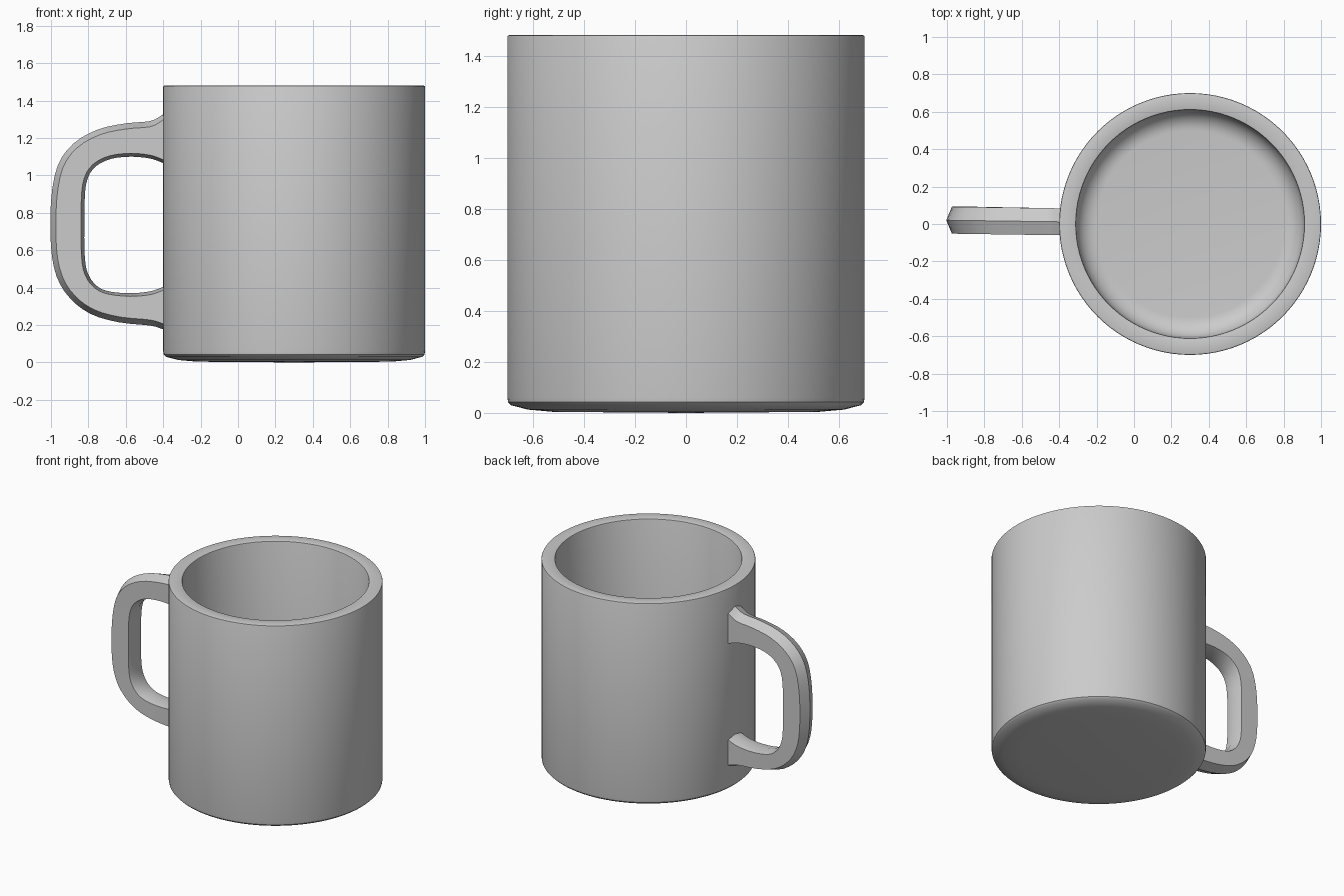
import bpy, bmesh, math
from mathutils import Vector

if "Cube" in bpy.data.objects:
    bpy.data.objects.remove(bpy.data.objects["Cube"])

CX = 0.30       # mug axis position
SIDES = 96


def finish(name, bm, angle):
    bmesh.ops.remove_doubles(bm, verts=bm.verts, dist=1e-5)
    bmesh.ops.recalc_face_normals(bm, faces=bm.faces)
    mesh = bpy.data.meshes.new(name)
    bm.to_mesh(mesh)
    bm.free()
    ob = bpy.data.objects.new(name, mesh)
    bpy.context.collection.objects.link(ob)
    bpy.ops.object.select_all(action='DESELECT')
    ob.select_set(True)
    bpy.context.view_layer.objects.active = ob
    bpy.ops.object.shade_smooth_by_angle(angle=math.radians(angle))
    return ob


def smooth_path(pts, n):
    """Catmull-Rom samples through the points."""
    p = [Vector(q) for q in pts]
    p = [2 * p[0] - p[1]] + p + [2 * p[-1] - p[-2]]
    out = []
    for a, b, c, d in zip(p, p[1:], p[2:], p[3:]):
        for k in range(n):
            t = k / n
            out.append(0.5 * (2 * b + (c - a) * t + (2 * a - 5 * b + 4 * c - d) * t * t
                              + (3 * b - a - 3 * c + d) * t ** 3))
    return out + [p[-2]]


# Cup: one closed wall profile (radius, height) turned around the mug axis
profile = [(0, 0), (0.52, 0.004), (0.62, 0.013), (0.685, 0.03), (0.697, 0.042), (0.70, 0.06),
           (0.70, 1.473), (0.698, 1.478), (0.692, 1.48), (0.617, 1.48), (0.612, 1.478), (0.61, 1.473)]
for i in range(9):
    a = math.radians(90 * i / 8)
    profile.append((0.50 + 0.11 * math.cos(a), 0.20 - 0.11 * math.sin(a)))
profile.append((0, 0.09))

bm = bmesh.new()
vs = [bm.verts.new((CX + r, 0, z)) for r, z in profile]
es = [bm.edges.new(pair) for pair in zip(vs, vs[1:])]
bmesh.ops.spin(bm, geom=vs + es, cent=(CX, 0, 0), axis=(0, 0, 1),
               angle=math.tau, steps=SIDES, use_duplicate=False)
finish("cup", bm, 35)

# Handle: six-sided section swept between an outer and an inner outline (x, z)
outer = [(-0.37, 1.35), (-0.41, 1.32), (-0.47, 1.29), (-0.60, 1.278), (-0.75, 1.245), (-0.88, 1.17),
         (-0.965, 1.05), (-1.0, 0.86), (-1.0, 0.62), (-0.97, 0.46), (-0.90, 0.345), (-0.79, 0.26),
         (-0.64, 0.215), (-0.47, 0.197), (-0.41, 0.18), (-0.37, 0.165)]
inner = [(-0.37, 1.055), (-0.41, 1.07), (-0.47, 1.09), (-0.57, 1.10), (-0.68, 1.088), (-0.76, 1.048),
         (-0.805, 0.98), (-0.82, 0.86), (-0.82, 0.58), (-0.80, 0.47), (-0.75, 0.405), (-0.68, 0.378),
         (-0.57, 0.37), (-0.47, 0.38), (-0.41, 0.40), (-0.37, 0.415)]

bm = bmesh.new()
rings = []
for o, i in zip(smooth_path(outer, 3), smooth_path(inner, 3)):
    d = (i - o).normalized()
    mid = 0.012 - 0.014 * (o.x + 0.41)
    section = [(o, 0), (o + d * 0.03, 0.072), (i - d * 0.018, 0.072),
               (i, 0), (i - d * 0.018, -0.072), (o + d * 0.03, -0.072)]
    rings.append([bm.verts.new((p.x, mid + y, p.y)) for p, y in section])
for a, b in zip(rings, rings[1:]):
    for k in range(6):
        j = (k + 1) % 6
        bm.faces.new((a[k], a[j], b[j], b[k]))
bm.faces.new(rings[0])
bm.faces.new(rings[-1])
finish("handle", bm, 35)
